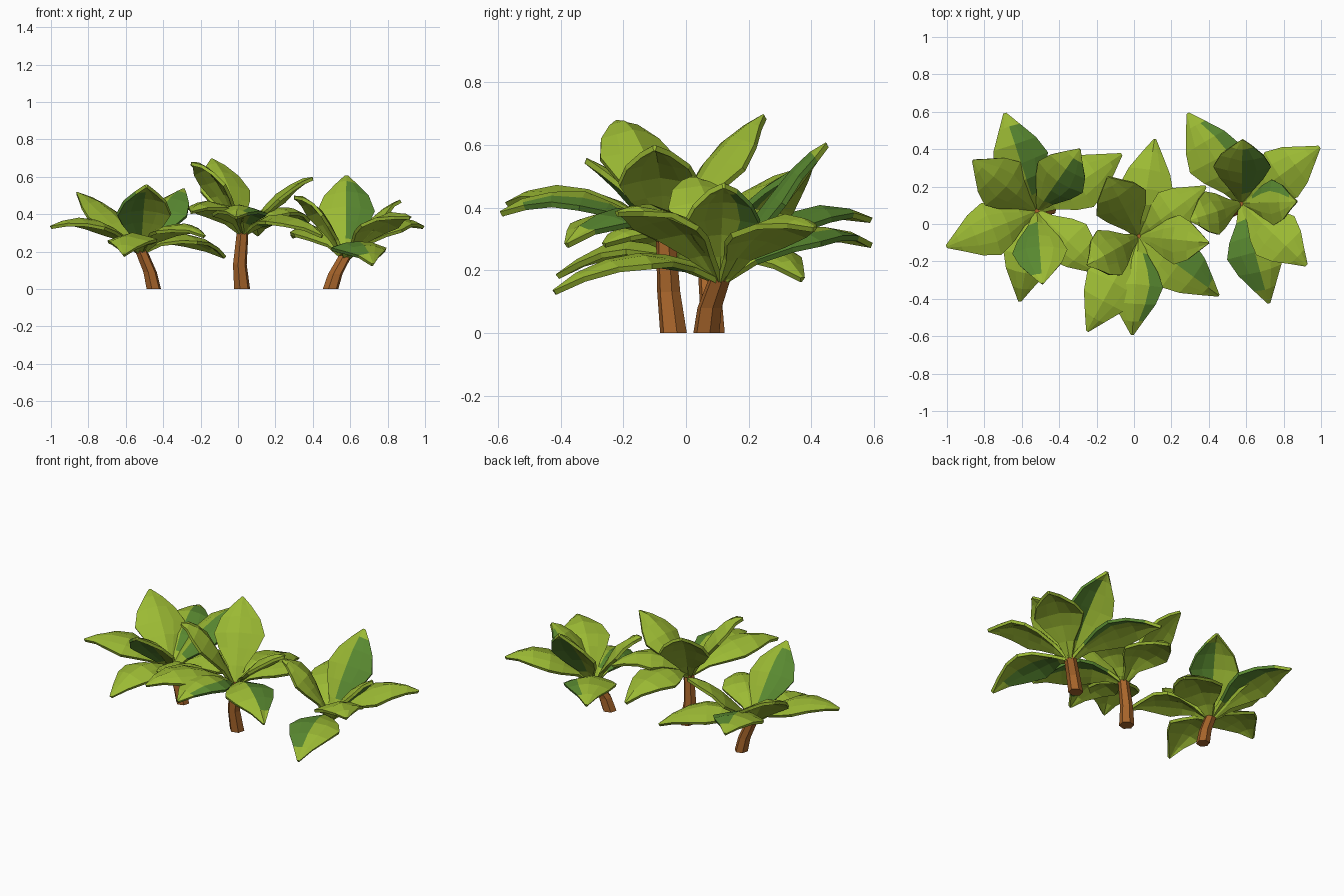
import bpy, bmesh, math, random
from mathutils import Vector

if "Cube" in bpy.data.objects:
    bpy.data.objects.remove(bpy.data.objects["Cube"])

random.seed(4)


def material(name, rgb):
    m = bpy.data.materials.new(name)
    m.diffuse_color = (*rgb, 1)
    m.use_nodes = True
    m.node_tree.nodes["Principled BSDF"].inputs["Base Color"].default_value = m.diffuse_color
    return m


LIGHT = material("light_green", (0.33, 0.49, 0.034))
DARK = material("deep_green", (0.10, 0.25, 0.03))
BARK = material("bark_brown", (0.39, 0.13, 0.024))


def finish(bm, name, mats):
    bmesh.ops.recalc_face_normals(bm, faces=bm.faces)
    me = bpy.data.meshes.new(name)
    bm.to_mesh(me)
    bm.free()
    for m in mats:
        me.materials.append(m)
    ob = bpy.data.objects.new(name, me)
    bpy.context.collection.objects.link(ob)
    return ob


def trunk(name, path, radii, sides=6):
    """Six-sided bent trunk, one ring per path point."""
    bm = bmesh.new()
    rings = []
    for p, r in zip(path, radii):
        rings.append([bm.verts.new((p[0] + r * math.cos(math.tau * (i + .25) / sides),
                                    p[1] + r * math.sin(math.tau * (i + .25) / sides), p[2]))
                      for i in range(sides)])
    for a, b in zip(rings, rings[1:]):
        for i in range(sides):
            j = (i + 1) % sides
            bm.faces.new((a[i], a[j], b[j], b[i]))
    bm.faces.new(rings[0][::-1])
    bm.faces.new(rings[-1])
    finish(bm, name, [BARK])


# leaf outline: position along the leaf, half width
OUTLINE = [(0, .016), (.15, .048), (.32, .108), (.48, .14), (.68, .108), (.86, .052), (1, .005)]


def leaf(name, start, tip, dark, lift=None):
    """Arched blade folded along its midrib.
    dark: sign picks the side, 1 = half blade, 2 = outer strip, 0 = none."""
    a, c = Vector(start), Vector(tip)
    d = c - a
    steep = d.z / math.hypot(d.x, d.y)
    lift = lift or (.1 if steep < .5 else .06)
    b = (a + c) / 2 + Vector((0, 0, 2 * lift))
    side = Vector((d.y, -d.x, 0)).normalized()
    scale = min(1.08, max(.85, d.length / .5))
    bm = bmesh.new()
    rows = []
    for t, w in OUTLINE:
        p = a * (1 - t) ** 2 + b * 2 * t * (1 - t) + c * t * t
        tangent = (b - a) * (1 - t) + (c - b) * t
        n = side.cross(tangent).normalized()
        w *= scale
        row = []
        for s in (-1, -.5, 0, .5, 1):
            q = p + side * (s * w) - n * (.27 * w * abs(s) ** 1.3)
            if 0 < t < 1:
                q += n * random.uniform(-.005, .005)
            row.append(bm.verts.new(q))
        rows.append(row)
    for k, (r, s) in enumerate(zip(rows, rows[1:])):
        for i in range(4):
            f = bm.faces.new((r[i], r[i + 1], s[i + 1], s[i]))
            columns = {1: (2, 3), 2: (3,), -1: (0, 1), -2: (0,)}.get(dark, ())
            f.material_index = 1 if i in columns and 0 < k < 5 else 0
    ob = finish(bm, name, [LIGHT, DARK])
    mod = ob.modifiers.new("thickness", 'SOLIDIFY')
    mod.thickness = .018
    mod.offset = 0


# each tree: trunk path, trunk radii, leaf tips with dark part (and own arch height)
TREES = {
    "left": ([(-.45, .085, 0), (-.47, .08, .09), (-.52, .07, .21)], (.04, .037, .034), [
        (-.69, .59, .36, 1), (-.86, .34, .51, 0), (-1, -.12, .33, 0), (-.61, -.41, .18, 0),
        (-.49, -.32, .55, 1), (-.29, .40, .53, 1), (-.07, .37, .17, 0), (-.18, -.26, .28, 0)]),
    "middle": ([(.022, -.04, 0), (.01, -.055, .13), (.025, -.065, .31)], (.044, .038, .032), [
        (-.25, -.57, .41, 0), (-.01, -.59, .38, -2), (.45, -.38, .28, -1), (.40, -.1, .59, 0),
        (.38, .2, .36, 0), (.11, .45, .29, 0), (-.14, .25, .69, 0), (-.25, -.22, .67, 0, .1)]),
    "right": ([(.495, .065, 0), (.52, .075, .08), (.575, .11, .18)], (.043, .04, .036), [
        (.29, .59, .28, 2), (.58, .45, .60, 1), (.99, .41, .33, 0), (.87, .12, .47, -2),
        (.92, -.22, .38, 0), (.72, -.42, .13, 1), (.30, .02, .49, 0, .09)]),
}
for tree, (path, radii, tips) in TREES.items():
    trunk(tree + "_trunk", path, radii)
    top = Vector(path[-1])
    for i, (x, y, z, dark, *arch) in enumerate(tips):
        out = Vector((x - top.x, y - top.y, 0)).normalized() * .012
        leaf(f"{tree}_leaf_{i + 1}", top + out - Vector((0, 0, .01)), (x, y, z), dark, *arch)
